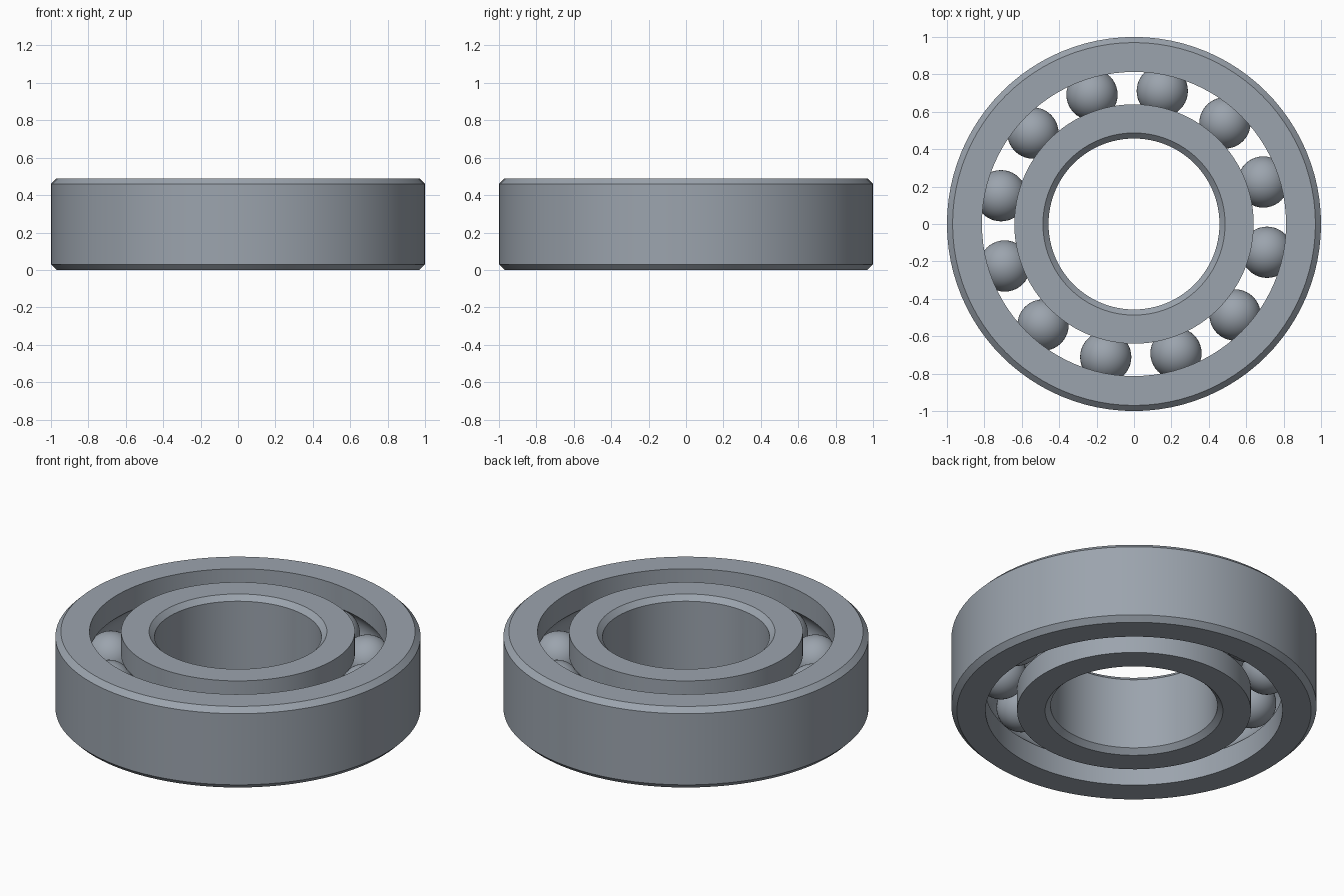
import bpy
import bmesh
from math import radians, sin, cos, asin, pi
from mathutils import Matrix

HEIGHT = 0.49
MID = HEIGHT / 2
CHAMFER = 0.03
PITCH = 0.727          # radius of the circle of ball centres
BALL_R = 0.137
GROOVE_R = 0.139
BALLS = 12
SEGMENTS = 96

cube = bpy.data.objects.get("Cube")
if cube:
    bpy.data.objects.remove(cube, do_unlink=True)

steel = bpy.data.materials.new("steel grey")
steel.use_nodes = True
colour = (0.33, 0.37, 0.42, 1)
steel.diffuse_color = colour
steel.node_tree.nodes["Principled BSDF"].inputs["Base Color"].default_value = colour


def finish(bm, name):
    """Turn a bmesh into a smooth steel object with sharp edges kept."""
    bmesh.ops.recalc_face_normals(bm, faces=bm.faces)
    mesh = bpy.data.meshes.new(name)
    bm.to_mesh(mesh)
    bm.free()
    mesh.materials.append(steel)
    obj = bpy.data.objects.new(name, mesh)
    bpy.context.collection.objects.link(obj)
    bpy.ops.object.select_all(action="DESELECT")
    obj.select_set(True)
    bpy.context.view_layer.objects.active = obj
    bpy.ops.object.shade_smooth_by_angle(angle=radians(30))
    return obj


def ring(name, plain_r, race_r):
    """Lathe a ring: chamfered plain wall on one side, ball groove on the other."""
    side = 1 if plain_r > race_r else -1
    inset = plain_r - side * CHAMFER
    profile = [(race_r, 0), (inset, 0), (plain_r, CHAMFER),
               (plain_r, HEIGHT - CHAMFER), (inset, HEIGHT), (race_r, HEIGHT)]
    # groove arc, from the upper rim to the lower rim
    half = pi / 2 - asin(abs(race_r - PITCH) / GROOVE_R)
    steps = 12
    for i in range(steps + 1):
        a = half * (1 - 2 * i / steps)
        profile.append((PITCH + side * GROOVE_R * cos(a), MID + GROOVE_R * sin(a)))

    bm = bmesh.new()
    loops = []
    for s in range(SEGMENTS):
        t = 2 * pi * s / SEGMENTS
        loops.append([bm.verts.new((r * cos(t), r * sin(t), z)) for r, z in profile])
    n = len(profile)
    for s, a in enumerate(loops):
        b = loops[(s + 1) % SEGMENTS]
        for i in range(n):
            j = (i + 1) % n
            bm.faces.new((a[i], b[i], b[j], a[j]))
    return finish(bm, name)


# Races
ring("outer_race", 1.0, 0.813)
ring("inner_race", 0.457, 0.64)

# Balls, evenly spaced around the pitch circle
for k in range(BALLS):
    t = radians(18) + 2 * pi * k / BALLS
    bm = bmesh.new()
    bmesh.ops.create_uvsphere(bm, u_segments=40, v_segments=24, radius=BALL_R,
                              matrix=Matrix.Translation((PITCH * cos(t), PITCH * sin(t), MID)))
    finish(bm, f"ball_{k + 1}")
